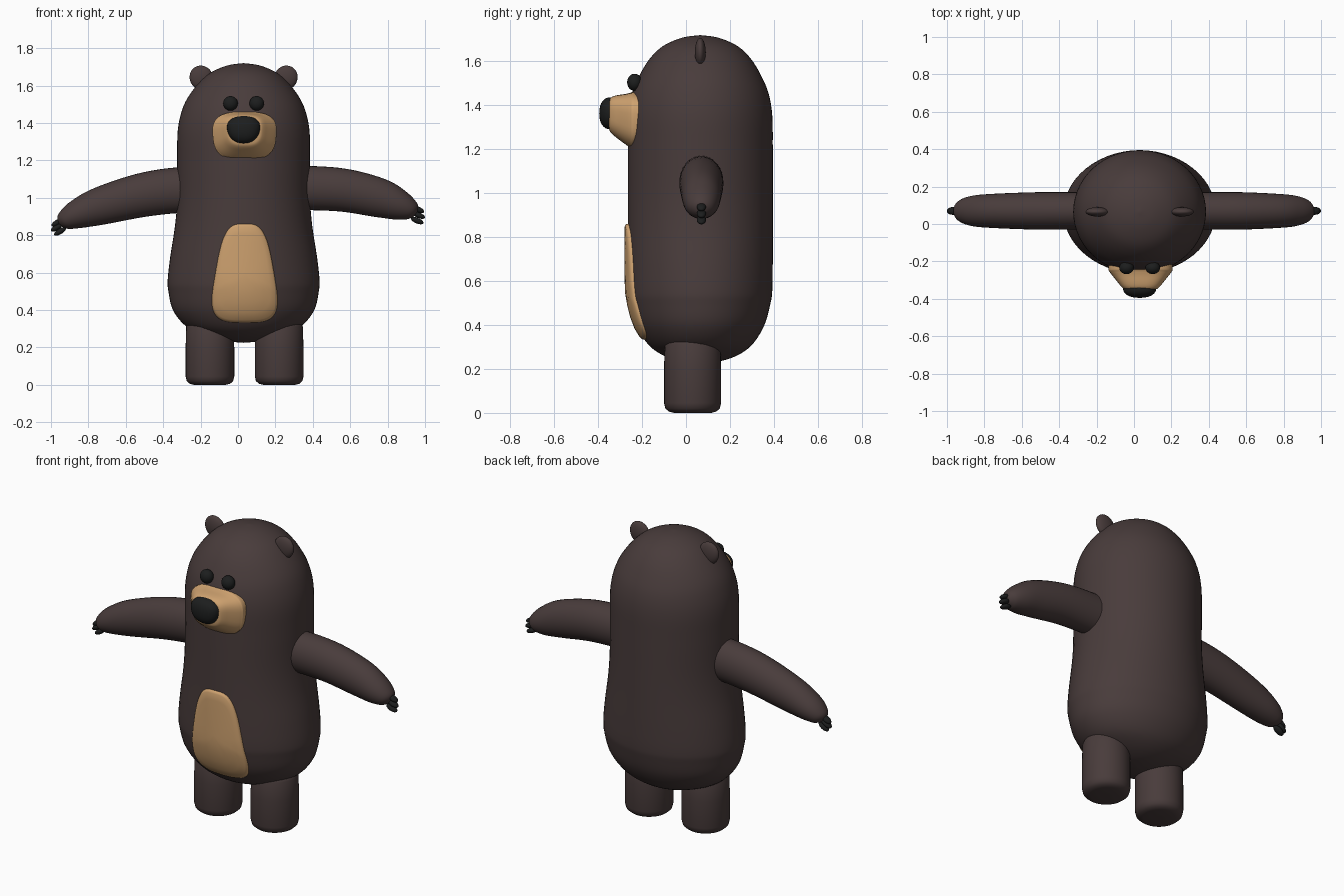
import bpy, bmesh, math
from mathutils import Vector, Matrix

cube = bpy.data.objects.get("Cube")
if cube:
    bpy.data.objects.remove(cube, do_unlink=True)


def material(name, rgb):
    mat = bpy.data.materials.new(name)
    mat.use_nodes = True
    mat.diffuse_color = (*rgb, 1)
    mat.node_tree.nodes["Principled BSDF"].inputs["Base Color"].default_value = (*rgb, 1)
    return mat


fur = material("dark brown fur", (0.066, 0.045, 0.044))
tan = material("tan", (0.62, 0.36, 0.16))
black = material("black", (0.012, 0.013, 0.013))


def finish(name, bm, mat):
    bmesh.ops.remove_doubles(bm, verts=bm.verts, dist=0.0002)
    bmesh.ops.recalc_face_normals(bm, faces=bm.faces)
    mesh = bpy.data.meshes.new(name)
    bm.to_mesh(mesh)
    bm.free()
    mesh.materials.append(mat)
    obj = bpy.data.objects.new(name, mesh)
    bpy.context.collection.objects.link(obj)
    bpy.ops.object.select_all(action='DESELECT')
    obj.select_set(True)
    bpy.context.view_layer.objects.active = obj
    bpy.ops.object.shade_smooth_by_angle(angle=math.radians(50))
    return obj


def smooth(points, steps=5):
    """Catmull-Rom interpolation of a list of tuples."""
    pts = [Vector(p) for p in points]
    pts = [pts[0]] + pts + [pts[-1]]
    out = []
    for a, b, c, d in zip(pts, pts[1:], pts[2:], pts[3:]):
        for i in range(steps):
            t = i / steps
            out.append(b + (c - a) * t / 2 + (a * 2 - b * 5 + c * 4 - d) * t * t / 2
                       + (b * 3 - a - c * 3 + d) * t ** 3 / 2)
    return out + [pts[-1]]


def skin(name, rings, mat):
    """Join closed rings of points into a capped tube."""
    bm = bmesh.new()
    loops = [[bm.verts.new(p) for p in ring] for ring in rings]
    for low, high in zip(loops, loops[1:]):
        for i in range(len(low)):
            j = (i + 1) % len(low)
            bm.faces.new((low[i], low[j], high[j], high[i]))
    bm.faces.new(loops[0])
    bm.faces.new(loops[-1])
    return finish(name, bm, mat)


def circle(count):
    return [(math.cos(a), math.sin(a)) for a in
            (2 * math.pi * i / count for i in range(count))]


def squircle(count, power):
    return [tuple(math.copysign(abs(v) ** (2 / power), v) for v in p) for p in circle(count)]


def ellipsoid(name, centre, radii, mat, tilt=0, box=1, taper=0):
    bm = bmesh.new()
    bmesh.ops.create_uvsphere(bm, u_segments=24, v_segments=16, radius=1)
    for v in bm.verts:
        v.co = Vector([math.copysign(abs(c) ** box, c) for c in v.co])
        v.co.x *= 1 + taper * v.co.z
    bm.transform(Matrix.Translation(centre) @ Matrix.Rotation(tilt, 4, 'Y')
                 @ Matrix.Diagonal((*radii, 1)))
    return finish(name, bm, mat)


MID_X, MID_Y = 0.03, 0.065

# Body and head: (height, half width, half depth)
profile = smooth([
    (.225, 0, 0), (.235, .1, .09), (.265, .21, .175), (.315, .31, .24), (.4, .378, .292),
    (.5, .402, .32), (.56, .406, .328), (.68, .393, .33), (.85, .367, .33), (1, .355, .33),
    (1.2, .355, .33), (1.35, .353, .328), (1.45, .335, .312), (1.53, .302, .28),
    (1.61, .243, .232), (1.67, .175, .17), (1.708, .085, .083), (1.72, 0, 0)])
skin("body", [[(MID_X + hx * c, MID_Y + hy * s, z) for c, s in circle(56)]
              for z, hx, hy in profile], fur)


def body_front(x, z):
    """Depth of the body's front surface."""
    for p, q in zip(profile, profile[1:]):
        if p.x <= z <= q.x:
            _, hx, hy = p.lerp(q, (z - p.x) / (q.x - p.x))
            return MID_Y - hy * math.sqrt(max(0, 1 - ((x - MID_X) / hx) ** 2))
    return MID_Y


# Belly patch: rounded trapezoid laid on the body with a soft rim
rings = []
for r, lift in ((1, -.02), (1, .004), (.985, .01), (.95, .014), (.8, .015), (.6, .015),
                (.4, .015), (.2, .015), (.02, .015)):
    ring = []
    for c, s in squircle(56, 3.6):
        x = .036 + r * c * (.157 - .045 * r * s)
        z = .597 + .264 * r * s
        ring.append((x, body_front(x, z) - lift, z))
    rings.append(ring)
skin("belly_patch", rings, tan)

# Muzzle: (depth, half width, bottom, top)
muzzle = [(-.12, .168, 1.21, 1.455), (-.235, .17, 1.203, 1.46), (-.25, .168, 1.206, 1.458),
          (-.275, .15, 1.222, 1.452), (-.31, .122, 1.248, 1.447), (-.335, .102, 1.268, 1.44),
          (-.348, .085, 1.285, 1.428), (-.352, .05, 1.31, 1.4)]
skin("muzzle", [[(.035 + hw * c * (1 + .06 * s), y, (lo + hi) / 2 + (hi - lo) / 2 * s)
                 for c, s in squircle(48, 2.9)] for y, hw, lo, hi in smooth(muzzle, 3)], tan)
ellipsoid("nose", (.03, -.343, 1.364), (.088, .052, .073), black, box=.88, taper=.12)

# Eyes and ears
for side, sign in (("left", 1), ("right", -1)):
    ellipsoid(side + "_eye", (.03 + sign * .07, -.234, 1.505), (.039, .034, .039), black)
    ellipsoid(side + "_ear", (.03 + sign * .226, .065, 1.642), (.062, .025, .066), fur,
              tilt=sign * .5)

# Legs: (height, radius)
leg = [(0, .02), (0, .085), (.006, .108), (.02, .124), (.045, .13), (.2, .13),
       (.31, .127), (.335, .115), (.345, .08), (.345, .02)]
for side, sign in (("left", 1), ("right", -1)):
    skin(side + "_leg", [[(.035 + sign * .185 + r * c, .03 + r * s, z)
                          for c, s in circle(36)] for z, r in leg], fur)


# Arms: (x, z, half height, half depth)
def arm(name, points):
    path = smooth(points)
    rings = []
    for i, (x, z, rn, ry) in enumerate(path):
        a, b = path[max(i - 1, 0)], path[min(i + 1, len(path) - 1)]
        along = Vector((b.x - a.x, 0, b.y - a.y)).normalized()
        up = Vector((-along.z, 0, along.x))
        rings.append([Vector((x, .07, z)) + up * rn * c + Vector((0, ry * s, 0))
                      for c, s in circle(32)])
    skin(name, rings, fur)


arm("left_arm", [(.22, 1.05, .117, .1), (.385, 1.052, .118, .1), (.57, 1.04, .115, .1),
                 (.755, 1, .105, .092), (.86, .962, .083, .082), (.925, .935, .055, .06),
                 (.95, .922, .028, .03), (.957, .918, 0, 0)])
arm("right_arm", [(-.18, 1.04, .12, .1), (-.33, 1.04, .122, .1), (-.52, 1.013, .117, .1),
                  (-.74, .955, .101, .092), (-.86, .912, .078, .082), (-.925, .88, .053, .06),
                  (-.95, .864, .028, .03), (-.957, .858, 0, 0)])

# Claws
claws = {"left": (.4, [(.962, .938), (.966, .907), (.958, .878)]),
         "right": (-.55, [(-.966, .868), (-.969, .842), (-.952, .82)])}
for side, (tilt, spots) in claws.items():
    for i, (x, z) in enumerate(spots):
        ellipsoid(f"{side}_claw_{i + 1}", (x, .07, z), (.036, .021, .015), black, tilt=tilt)
